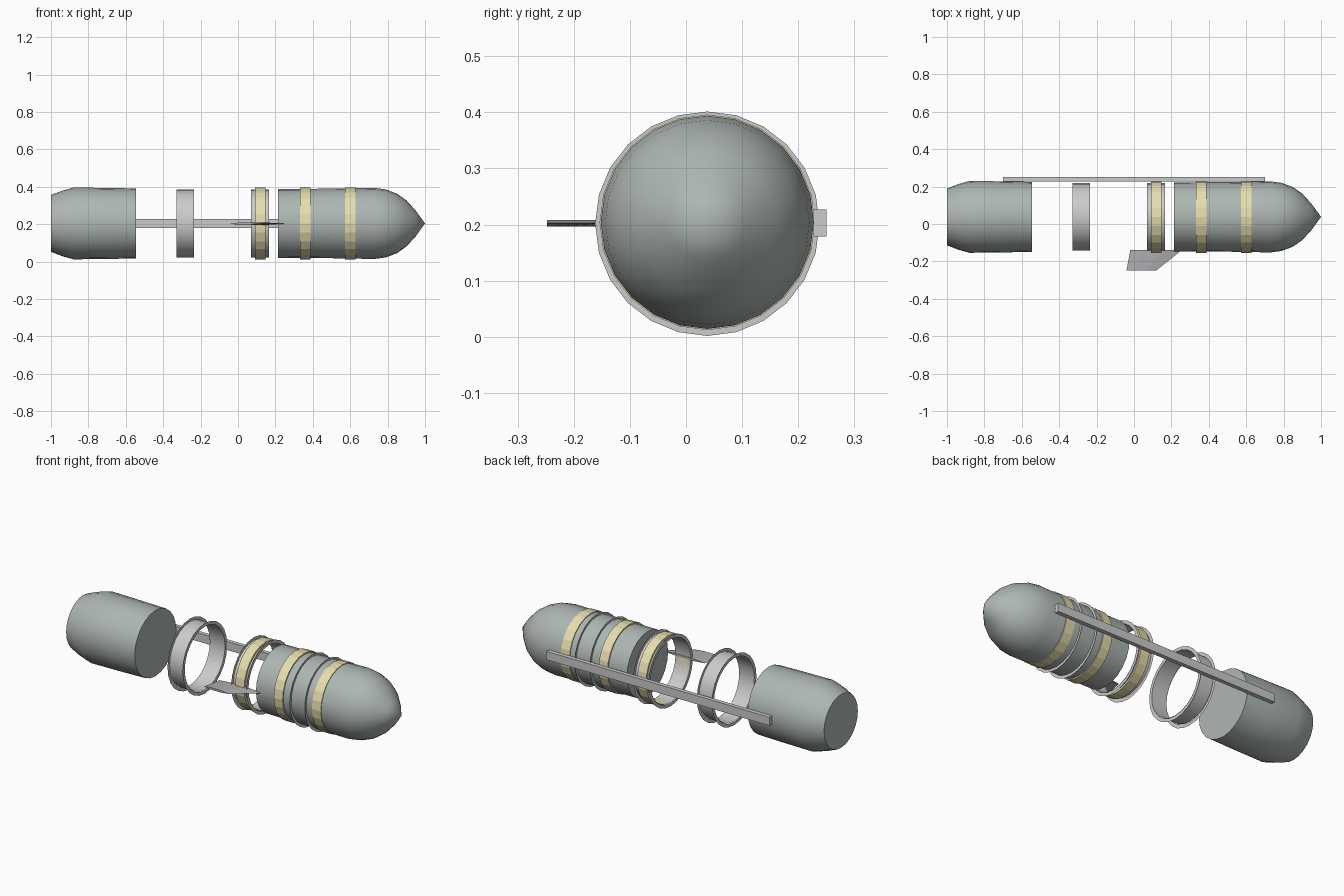
import bpy, bmesh, math

if "Cube" in bpy.data.objects:
    bpy.data.objects.remove(bpy.data.objects["Cube"])

CY, CZ = 0.038, 0.204   # long axis position
SIDES = 24


def material(name, rgb):
    m = bpy.data.materials.new(name)
    m.diffuse_color = (*rgb, 1)
    m.use_nodes = True
    m.node_tree.nodes["Principled BSDF"].inputs["Base Color"].default_value = m.diffuse_color
    return m


GREEN = material("grey_green", (0.42, 0.47, 0.45))
YELLOW = material("pale_yellow", (0.80, 0.73, 0.42))
DARK = material("dark_grey", (0.42, 0.42, 0.44))


def finish(bm, name, mat=None, smooth=None):
    bmesh.ops.remove_doubles(bm, verts=bm.verts, dist=1e-5)
    if mat != "open":
        bmesh.ops.recalc_face_normals(bm, faces=bm.faces)
    me = bpy.data.meshes.new(name)
    bm.to_mesh(me)
    bm.free()
    ob = bpy.data.objects.new(name, me)
    bpy.context.collection.objects.link(ob)
    if mat:
        me.materials.append(mat)
    if smooth:
        bpy.ops.object.select_all(action='DESELECT')
        bpy.context.view_layer.objects.active = ob
        ob.select_set(True)
        bpy.ops.object.shade_smooth_by_angle(angle=math.radians(smooth))
    return ob


def lathe(name, profile, mat=None, smooth=None, closed=False, cz=CZ):
    """Revolve (x, radius) points around the long axis."""
    bm = bmesh.new()
    rings = []
    for x, r in profile:
        rings.append([bm.verts.new((x, CY + r * math.sin(a), cz + r * math.cos(a)))
                      for a in (2 * math.pi * i / SIDES for i in range(SIDES))])
    pairs = list(zip(rings, rings[1:]))
    if closed:
        pairs.append((rings[-1], rings[0]))
    for a, b in pairs:
        for i in range(SIDES):
            j = (i + 1) % SIDES
            bm.faces.new((a[i], a[j], b[j], b[i]))
    return finish(bm, name, mat, smooth)


# Tail section
lathe("tail_section", [(-1, 0), (-1, 0.152), (-0.94, 0.175), (-0.88, 0.192),
                       (-0.70, 0.190), (-0.545, 0.187), (-0.545, 0)], GREEN, 40)

# Front body with pointed nose
lathe("nose_section", [(0.215, 0), (0.215, 0.184), (0.5, 0.186), (0.73, 0.190),
                       (0.79, 0.182), (0.85, 0.159), (0.90, 0.124),
                       (0.95, 0.069), (1.0, 0)], GREEN, 40)

# Open hoops with thin flanges at both ends
for i, x in enumerate((-0.282, 0.118, 0.485)):
    a, b = x - 0.0475, x + 0.0475
    lathe(f"hoop_{i}", [(a, 0.181), (b, 0.181)], smooth=40)
    for side, fx in (("rear", a), ("front", b)):
        lathe(f"hoop_{i}_{side}_flange", [(fx, 0.181), (fx, 0.200)], cz=0.2015)

# Yellow bands
for i, x in enumerate((0.118, 0.36, 0.60)):
    a, b = x - 0.028, x + 0.028
    lathe(f"band_{i}", [(a, 0.181), (a, 0.192), (b, 0.192), (b, 0.181)],
          YELLOW, closed=True)

# Connecting rail along the back
bm = bmesh.new()
bmesh.ops.create_cube(bm, size=1)
for v in bm.verts:
    v.co = (v.co.x * 1.4, 0.2385 + v.co.y * 0.023, 0.2025 + v.co.z * 0.048)
finish(bm, "rail")

# Swept fin with a thin lens section: (y, trailing x, leading x)
bm = bmesh.new()
sections = []
for y, x0, x1 in ((-0.14, -0.02, 0.255), (-0.248, -0.04, 0.12)):
    w = x1 - x0
    pts = [(x0, 0), (x0 + 0.25 * w, 0.006), (x0 + 0.65 * w, 0.006), (x1, 0),
           (x0 + 0.65 * w, -0.006), (x0 + 0.25 * w, -0.006)]
    sections.append([bm.verts.new((px, y, 0.2025 + pz)) for px, pz in pts])
root, tip = sections
for i in range(6):
    j = (i + 1) % 6
    bm.faces.new((root[i], root[j], tip[j], tip[i]))
bm.faces.new(root)
bm.faces.new(tip)
finish(bm, "fin", DARK)
